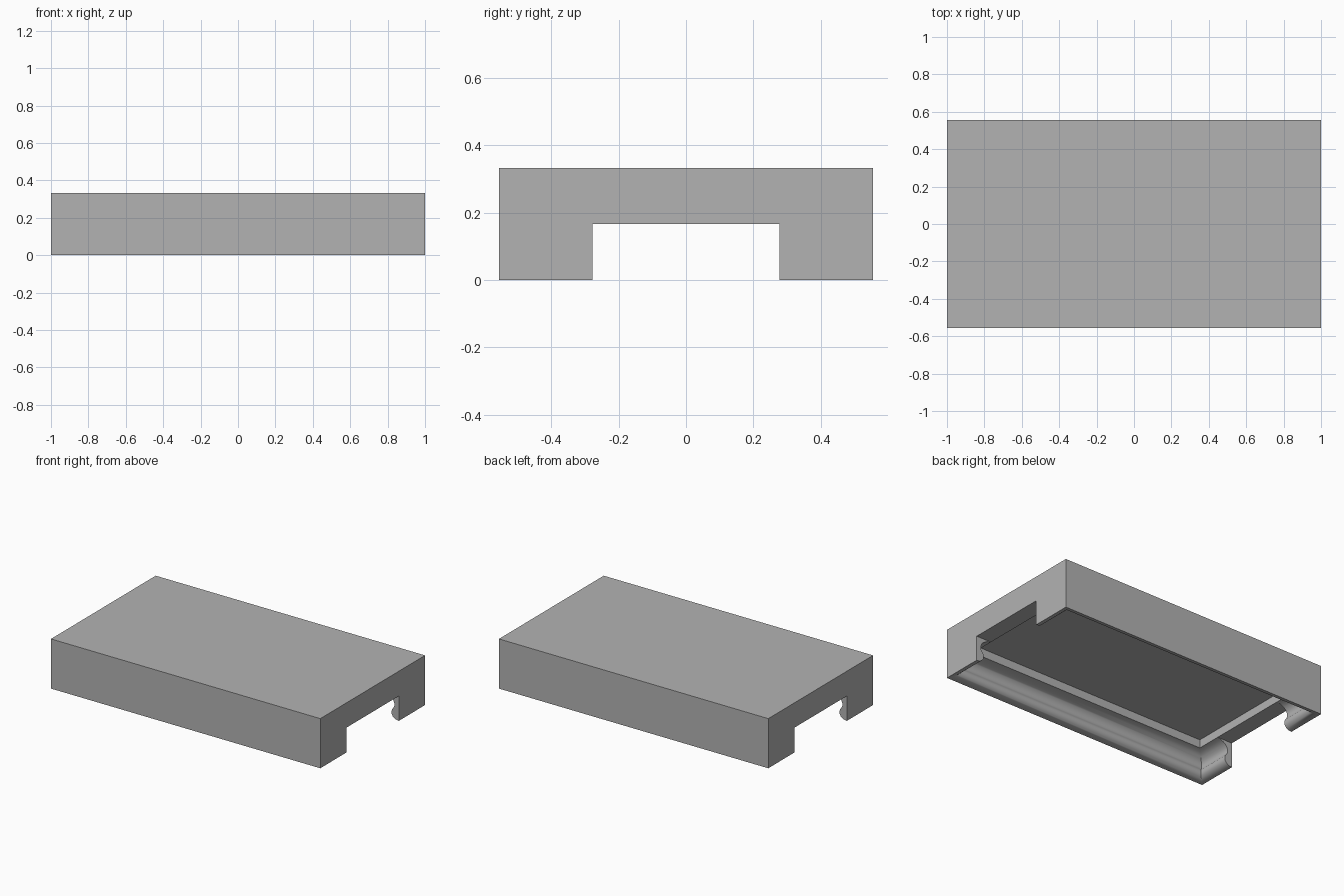
import bpy, bmesh, math
from mathutils.geometry import interpolate_bezier
from mathutils import Vector

if "Cube" in bpy.data.objects:
    bpy.data.objects.remove(bpy.data.objects["Cube"])

U = 1 / 18                      # base module of the part
HX, HY, TOP = 1.0, 10 * U, 6 * U

grey = bpy.data.materials.new("plain_grey")
grey.use_nodes = True
colour = (0.45, 0.45, 0.45, 1)
grey.diffuse_color = colour
grey.node_tree.nodes["Principled BSDF"].inputs["Base Color"].default_value = colour


def curve(a, ha, hb, b, n=9):
    """Bezier points in the (inset, height) plane."""
    return [(p.x, p.y) for p in interpolate_bezier(Vector(a), Vector(ha), Vector(hb), Vector(b), n)]


# Inner moulding: a rounded bead at the rim, a cove above it, then the recess step
bead = curve((0, 0), (0.055, 0), (0.068, 0.05), (0.042, 0.075))
cove = curve((0.042, 0.075), (0.02, 0.1), (0.035, 0.155), (2 * U, 3 * U))
profile = [(0, TOP)] + bead + cove[1:] + [(2 * U, 4 * U)]

# Cover shell: rectangular rings lofted along the profile, closed top and recess
bm = bmesh.new()
corners = [(-1, -1), (1, -1), (1, 1), (-1, 1)]
rings = [[bm.verts.new((sx * (HX - t), sy * (HY - t), z)) for sx, sy in corners]
         for t, z in profile]
for lower, upper in zip(rings, rings[1:]):
    for i in range(4):
        j = (i + 1) % 4
        bm.faces.new((lower[i], lower[j], upper[j], upper[i]))
bm.faces.new(rings[0])
bm.faces.new(rings[-1])
bmesh.ops.recalc_face_normals(bm, faces=bm.faces)
mesh = bpy.data.meshes.new("cover_shell")
bm.to_mesh(mesh)
bm.free()
mesh.materials.append(grey)
shell = bpy.data.objects.new("cover_shell", mesh)
bpy.context.collection.objects.link(shell)

# Channel cut through both end walls
bpy.ops.mesh.primitive_cube_add(size=1, location=(0, 0, U))
cutter = bpy.context.object
cutter.name = "channel_cutter"
cutter.scale = (2.4, 10 * U, 4 * U)
cutter.hide_render = True

bpy.context.view_layer.objects.active = shell
cut = shell.modifiers.new("end_channel", "BOOLEAN")
cut.operation = "DIFFERENCE"
cut.solver = "EXACT"
cut.object = cutter
bpy.ops.object.modifier_apply(modifier=cut.name)
bpy.data.objects.remove(cutter)

# Smooth moulding, sharp corners
bpy.ops.object.select_all(action="DESELECT")
shell.select_set(True)
bpy.ops.object.shade_smooth_by_angle(angle=math.radians(35))
